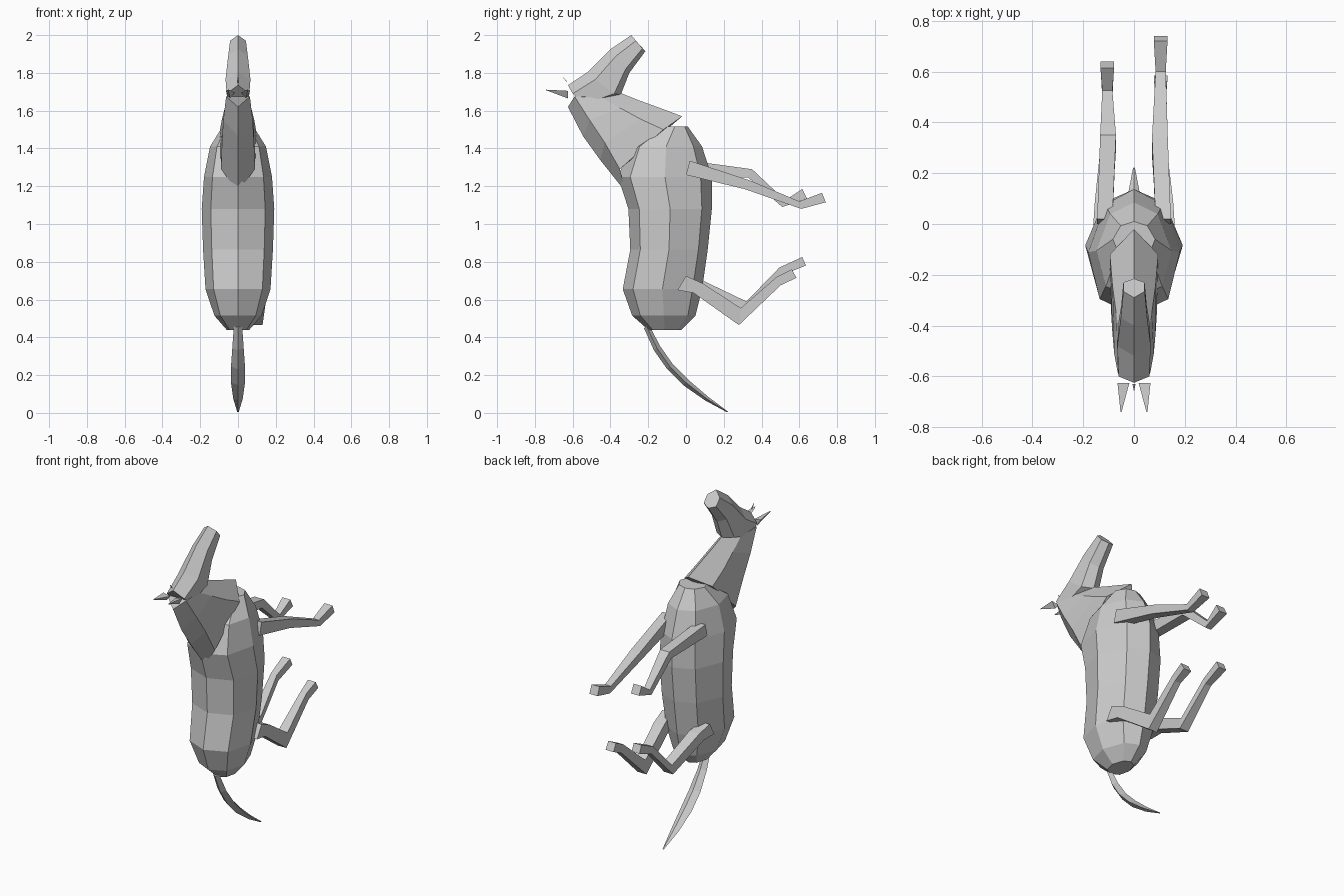
import bpy, bmesh

grey = bpy.data.materials.new("plain grey")
grey.diffuse_color = (0.6, 0.6, 0.6, 1)


def build(name, rings):
    """Skin closed rings of equal length into one flat-shaded, capped solid."""
    bm = bmesh.new()
    loops = [[bm.verts.new(p) for p in r] for r in rings]
    n = len(loops[0])
    for a, b in zip(loops, loops[1:]):
        for i in range(n):
            j = (i + 1) % n
            bm.faces.new((a[i], a[j], b[j], b[i]))
    bm.faces.new(loops[0])
    bm.faces.new(loops[-1])
    bmesh.ops.recalc_face_normals(bm, faces=bm.faces)
    me = bpy.data.meshes.new(name)
    bm.to_mesh(me)
    bm.free()
    me.materials.append(grey)
    ob = bpy.data.objects.new(name, me)
    bpy.context.collection.objects.link(ob)
    return ob


def mirror(half):
    """Half ring from the centre line to the centre line, completed across x."""
    return half + [(-x, y, z) for x, y, z in half[-2:0:-1]]


# Barrel of the body: z, back y, belly y, half width
body = []
for z, back, belly, w in [(0.44, -0.20, -0.025, 0.06), (0.515, -0.285, 0.05, 0.125),
                          (0.655, -0.335, 0.085, 0.172), (0.865, -0.295, 0.115, 0.185),
                          (1.08, -0.305, 0.137, 0.192), (1.25, -0.36, 0.137, 0.18),
                          (1.41, -0.295, 0.085, 0.148), (1.515, -0.13, 0.01, 0.083)]:
    d = belly - back
    body.append(mirror([(0, back, z), (0.75 * w, back + 0.13 * d, z), (w, back + 0.5 * d, z),
                        (0.63 * w, belly - 0.12 * d, z), (0, belly, z)]))
build("body", body)

# Neck: crest, crest side, throat side, throat
neck = [
    [(0, -0.32, 1.17), (0.09, -0.35, 1.29), (0.095, -0.12, 1.50), (0, -0.02, 1.57)],
    [(0, -0.455, 1.34), (0.085, -0.43, 1.43), (0.085, -0.24, 1.555), (0, -0.14, 1.615)],
    [(0, -0.545, 1.465), (0.078, -0.51, 1.55), (0.07, -0.35, 1.615), (0, -0.25, 1.655)],
    [(0, -0.625, 1.62), (0.063, -0.59, 1.675), (0.055, -0.45, 1.67), (0, -0.35, 1.695)],
]
build("neck", [mirror(r) for r in neck])

# Head: forehead, upper cheek, lower cheek, jaw, running from poll to muzzle
head = [
    [(0, -0.625, 1.735), (0.06, -0.60, 1.69), (0.055, -0.54, 1.635), (0, -0.525, 1.625)],
    [(0, -0.52, 1.805), (0.066, -0.48, 1.765), (0.06, -0.38, 1.69), (0, -0.345, 1.685)],
    [(0, -0.40, 1.925), (0.052, -0.37, 1.89), (0.05, -0.32, 1.82), (0, -0.30, 1.80)],
    [(0, -0.29, 2.0), (0.042, -0.265, 1.97), (0.042, -0.23, 1.93), (0, -0.215, 1.915)],
]
build("head", [mirror(r) for r in head])

# Ears and the little forelock sliver
for side, s in (("left", -1), ("right", 1)):
    build("ear_" + side, [
        [(s * 0.018, -0.625, 1.695), (s * 0.065, -0.625, 1.705), (s * 0.042, -0.625, 1.665)],
        [(s * 0.049, -0.74, 1.711), (s * 0.053, -0.74, 1.711), (s * 0.051, -0.74, 1.708)]])
build("forelock", [[(-0.006, -0.63, 1.75), (0.006, -0.63, 1.75), (0, -0.632, 1.757)],
                   [(-0.001, -0.655, 1.78), (0.001, -0.655, 1.78), (0, -0.655, 1.782)]])


# Legs: (upper y, z, lower y, z) at hip, joint, fetlock and hoof
def leg(name, s, pairs, widths):
    rings = []
    for (y1, z1, y2, z2), (x, w) in zip(pairs, widths):
        a, b = s * x - w, s * x + w
        rings.append([(a, y1, z1), (b, y1, z1), (b, y2, z2), (a, y2, z2)])
    build(name, rings)


fore = [(0.115, 0.03), (0.102, 0.031), (0.105, 0.02), (0.105, 0.027)]
leg("foreleg_right", 1, [(0.02, 1.335, 0.0, 1.26), (0.34, 1.23, 0.31, 1.185),
                         (0.60, 1.12, 0.61, 1.08), (0.72, 1.165, 0.74, 1.115)], fore)
leg("foreleg_left", -1, [(0.02, 1.335, 0.0, 1.26), (0.35, 1.29, 0.33, 1.245),
                         (0.525, 1.125, 0.51, 1.09), (0.615, 1.185, 0.64, 1.135)], fore)
hind = [(0.13, 0.03), (0.12, 0.034), (0.10, 0.03), (0.105, 0.02), (0.105, 0.026)]
leg("hind_leg_right", 1, [(0.0, 0.725, -0.045, 0.65), (0.09, 0.685, 0.04, 0.635),
                          (0.29, 0.555, 0.28, 0.465), (0.48, 0.72, 0.50, 0.675),
                          (0.56, 0.76, 0.585, 0.715)], hind)
leg("hind_leg_left", -1, [(0.0, 0.725, -0.045, 0.65), (0.09, 0.70, 0.05, 0.645),
                          (0.32, 0.59, 0.31, 0.53), (0.495, 0.77, 0.51, 0.73),
                          (0.615, 0.825, 0.635, 0.78)], hind)

# Tail: centre y, z, half width, half thickness
tail = []
for y, z, w, t in [(-0.21, 0.46, 0.022, 0.017), (-0.155, 0.345, 0.03, 0.02),
                   (-0.085, 0.245, 0.037, 0.02), (0.0, 0.16, 0.037, 0.02),
                   (0.11, 0.075, 0.025, 0.013), (0.22, 0.005, 0.004, 0.003)]:
    tail.append([(0, y - t * 0.75, z - t * 0.65), (w, y, z),
                 (0, y + t * 0.75, z + t * 0.65), (-w, y, z)])
build("tail", tail)
